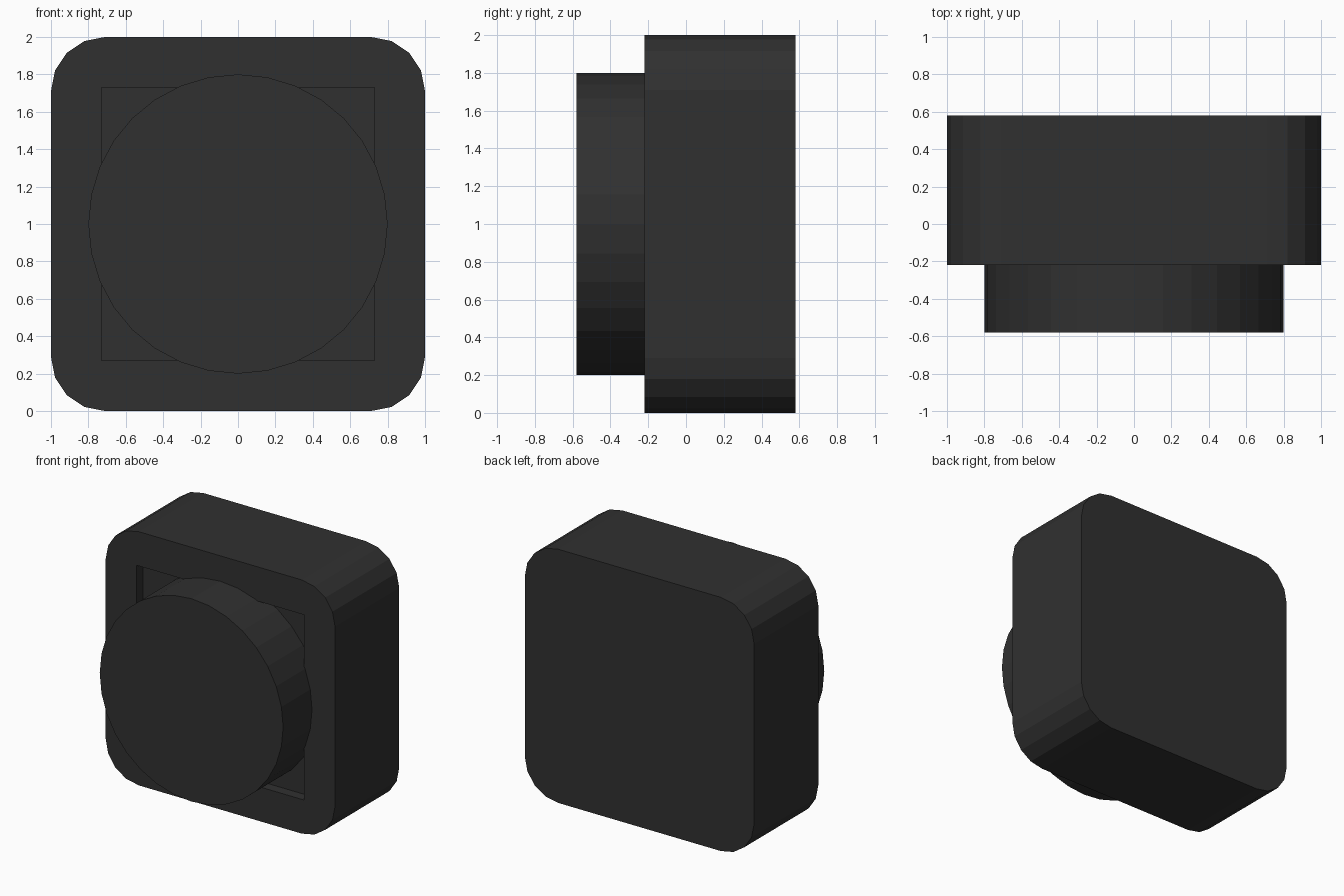
import bpy, bmesh, math

if "Cube" in bpy.data.objects:
    bpy.data.objects.remove(bpy.data.objects["Cube"])

black = bpy.data.materials.new("soft black")
black.diffuse_color = (0.03, 0.03, 0.03, 1)
black.use_nodes = True
black.node_tree.nodes["Principled BSDF"].inputs["Base Color"].default_value = black.diffuse_color


def prism(name, outline, y_front, y_back):
    """Extrude an (x, z) outline along y."""
    bm = bmesh.new()
    face = bm.faces.new([bm.verts.new((x, y_front, z)) for x, z in outline])
    ext = bmesh.ops.extrude_face_region(bm, geom=[face], use_keep_orig=True)
    verts = [g for g in ext["geom"] if isinstance(g, bmesh.types.BMVert)]
    bmesh.ops.translate(bm, verts=verts, vec=(0, y_back - y_front, 0))
    bmesh.ops.recalc_face_normals(bm, faces=bm.faces)
    mesh = bpy.data.meshes.new(name)
    bm.to_mesh(mesh)
    bm.free()
    mesh.materials.append(black)
    obj = bpy.data.objects.new(name, mesh)
    bpy.context.collection.objects.link(obj)
    return obj


def arc(cx, cz, r, start, end, steps):
    return [(cx + r * math.cos(math.radians(start + (end - start) * i / steps)),
             cz + r * math.sin(math.radians(start + (end - start) * i / steps)))
            for i in range(steps + 1)]


# Rounded square housing
R = 0.29
outline = []
for k, (sx, sz) in enumerate([(1, 1), (-1, 1), (-1, -1), (1, -1)]):
    outline += arc(sx * (1 - R), 1 + sz * (1 - R), R, 90 * k, 90 * k + 90, 4)
housing = prism("housing", outline, -0.22, 0.58)

# Shallow square recess in the front of the housing: inset, then push in
bm = bmesh.new()
bm.from_mesh(housing.data)
front = min(bm.faces, key=lambda f: f.calc_center_median().y)
ring = list(front.verts)
bm.faces.remove(front)
S = 0.73
corners = [(S, 1 + S), (-S, 1 + S), (-S, 1 - S), (S, 1 - S)]
rim = [bm.verts.new((x, -0.22, z)) for x, z in corners]
floor = [bm.verts.new((x, -0.14, z)) for x, z in corners]
for i in range(4):
    j = (i + 1) % 4
    a = ring[i * 5:i * 5 + 5]
    bm.faces.new(a + [rim[i]])                              # corner fan
    bm.faces.new([a[-1], ring[(j * 5) % 20], rim[j], rim[i]])  # straight edge
    bm.faces.new([rim[i], rim[j], floor[j], floor[i]])      # recess wall
bm.faces.new(floor)
bmesh.ops.recalc_face_normals(bm, faces=bm.faces)
bm.to_mesh(housing.data)
bm.free()

# Round button seated in the recess
prism("button", arc(0, 1, 0.8, 0, 360, 32)[:-1], -0.58, -0.14)
